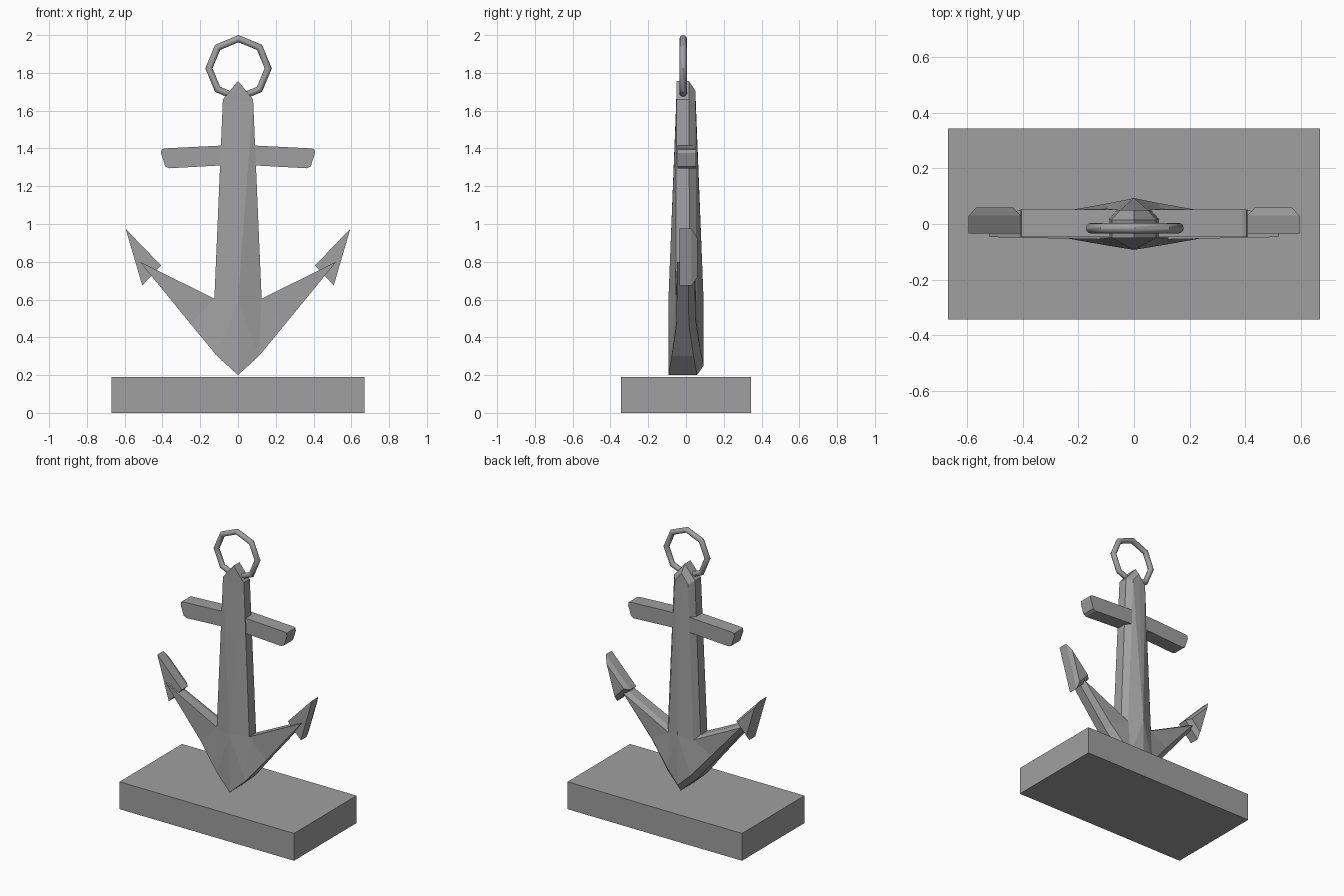
import bpy, bmesh, math

cube = bpy.data.objects.get("Cube")
if cube:
    bpy.data.objects.remove(cube, do_unlink=True)

GREY = (0.35, 0.35, 0.35, 1)
iron = bpy.data.materials.new("plain grey")
iron.diffuse_color = GREY
iron.use_nodes = True
iron.node_tree.nodes["Principled BSDF"].inputs["Base Color"].default_value = GREY


def finish(name, bm):
    bmesh.ops.remove_doubles(bm, verts=bm.verts, dist=0.0005)
    bmesh.ops.recalc_face_normals(bm, faces=bm.faces)
    mesh = bpy.data.meshes.new(name)
    bm.to_mesh(mesh)
    bm.free()
    mesh.materials.append(iron)
    obj = bpy.data.objects.new(name, mesh)
    bpy.context.collection.objects.link(obj)
    return obj


def loft(name, rings):
    """Solid through matching rings of points, capped at both ends."""
    bm = bmesh.new()
    loops = [[bm.verts.new(p) for p in ring] for ring in rings]
    n = len(loops[0])
    for a, b in zip(loops, loops[1:]):
        for i in range(n):
            j = (i + 1) % n
            bm.faces.new((a[i], a[j], b[j], b[i]))
    bm.faces.new(loops[0])
    bm.faces.new(loops[-1])
    return finish(name, bm)


# Shank and arms: letter -> x, z, depth, then inset x, z on the chamfered back
points = {
    "A": (0, .20, .093, 0, .25),
    "B": (.11, .30, .075, .09, .335),
    "C": (.25, .47, .05, .23, .50),
    "T": (.52, .80, .047, .45, .75),
    "K": (.125, .605, .055, .095, .575),
    "S": (.08, 1.66, .05, .05, 1.64),
    "P": (0, 1.757, .05, 0, 1.705),
    "M": (0, .60, .093, 0, .60),
    "N": (0, 1.64, .052, 0, 1.64),
}
panels = ["ABM", "BKM", "BCK", "CTK", "MKS", "MSN", "NSP"]
outline = "ABCTKSP"
CHAMFER = .035

bm = bmesh.new()
for side in (1, -1):
    front, rim, back = {}, {}, {}
    for key, (x, z, d, bx, bz) in points.items():
        front[key] = bm.verts.new((side * x, -d, z))
        back[key] = bm.verts.new((side * bx, d, bz))
        if key in outline:
            rim[key] = bm.verts.new((side * x, d - CHAMFER, z))
    for layer in (front, back):
        for panel in panels:
            bm.faces.new([layer[k] for k in panel])
    for p, q in zip(outline, outline[1:]):
        for a, b in ((front, rim), (rim, back)):
            bm.faces.new((a[p], a[q], b[q], b[p]))
finish("shank_and_arms", bm)

# Cross stock with clipped, slanting ends
half = [(.09, 1.31), (.365, 1.295), (.385, 1.305), (.408, 1.375),
        (.405, 1.395), (.39, 1.40), (.09, 1.415)]
profile = half + [(-x, z) for x, z in reversed(half)]
loft("stock", [[(x, y, z) for x, z in profile] for y in (-.046, .052)])

# Flukes with a bevelled back
barb = [(.595, .975), (.507, .675), (.407, .78)]
cx, cz = (sum(c) / 3 for c in zip(*barb))
for side, name in ((1, "left_fluke"), (-1, "right_fluke")):
    rings = []
    for y, s in ((-.035, 1), (.03, 1), (.06, .7)):
        rings.append([(side * (cx + (x - cx) * s), y, cz + (z - cz) * s)
                      for x, z in barb])
    loft(name, rings)

# Eight-sided ring
bpy.ops.mesh.primitive_torus_add(
    major_segments=8, minor_segments=12, major_radius=.157, minor_radius=.019,
    location=(.003, -.015, 1.824), rotation=(math.pi / 2, 0, 0))
ring = bpy.context.object
ring.name = "ring"
ring.data.materials.append(iron)
bpy.ops.object.shade_smooth_by_angle(angle=math.radians(35))

# Plinth
loft("plinth", [[(x, y, z) for x, y in ((-.67, -.343), (.67, -.343), (.67, .343), (-.67, .343))]
                for z in (0, .19)])
